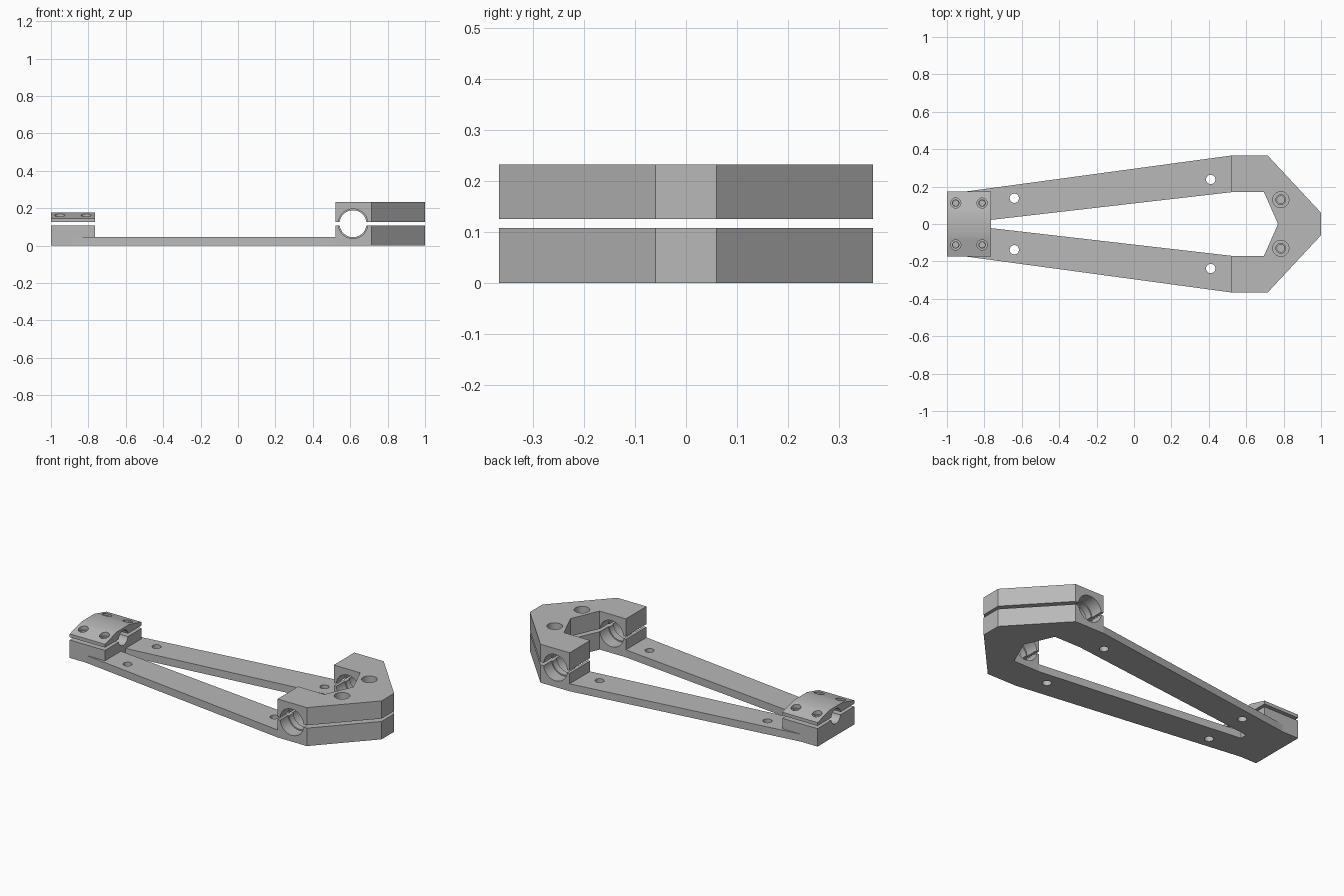
import bpy, bmesh
from mathutils import Matrix

cube = bpy.data.objects.get("Cube")
if cube:
    bpy.data.objects.remove(cube, do_unlink=True)

grey = bpy.data.materials.new("machined grey")
grey.use_nodes = True
grey.diffuse_color = (0.48, 0.48, 0.48, 1)
grey.node_tree.nodes["Principled BSDF"].inputs["Base Color"].default_value = (0.48, 0.48, 0.48, 1)


def make_object(name, bm):
    bmesh.ops.recalc_face_normals(bm, faces=bm.faces)
    mesh = bpy.data.meshes.new(name)
    bm.to_mesh(mesh)
    bm.free()
    mesh.materials.append(grey)
    obj = bpy.data.objects.new(name, mesh)
    bpy.context.collection.objects.link(obj)
    return obj


def prism(name, points, start, end, axis="Z"):
    """Extrude an outline: (x, y) along z, or (y, z) along x."""
    bm = bmesh.new()
    place = (lambda a, b: (a, b, start)) if axis == "Z" else (lambda a, b: (start, a, b))
    face = bm.faces.new([bm.verts.new(place(a, b)) for a, b in points])
    new = bmesh.ops.extrude_face_region(bm, geom=[face])["geom"]
    shift = (0, 0, end - start) if axis == "Z" else (end - start, 0, 0)
    bmesh.ops.translate(bm, vec=shift, verts=[v for v in new if isinstance(v, bmesh.types.BMVert)])
    return make_object(name, bm)


def cylinder(centre, radius, length, axis="Z"):
    turn = {"X": Matrix.Rotation(1.570796, 4, "Y"), "Y": Matrix.Rotation(1.570796, 4, "X"),
            "Z": Matrix()}[axis]
    bm = bmesh.new()
    bmesh.ops.create_cone(bm, cap_ends=True, segments=48, radius1=radius, radius2=radius,
                          depth=length, matrix=Matrix.Translation(centre) @ turn)
    obj = make_object("cutter", bm)
    obj.hide_render = True
    return obj


def hole(x, y, radius, bottom, top):
    return cylinder((x, y, (bottom + top) / 2), radius, top - bottom)


def cut(obj, cutters):
    for c in cutters:
        mod = obj.modifiers.new("cut", "BOOLEAN")
        mod.operation, mod.solver, mod.object = "DIFFERENCE", "EXACT", c
    graph = bpy.context.evaluated_depsgraph_get()
    mesh = bpy.data.meshes.new_from_object(obj.evaluated_get(graph))
    obj.modifiers.clear()
    obj.data = mesh
    for c in cutters:
        bpy.data.objects.remove(c, do_unlink=True)
    bpy.ops.object.select_all(action="DESELECT")
    obj.select_set(True)
    bpy.context.view_layer.objects.active = obj
    bpy.ops.object.shade_smooth_by_angle(angle=0.6)


GAP_LOW, GAP_HIGH, MID = 0.108, 0.125, 0.117
SIDES = (-1, 1)

# Wide forked clamp: two matching halves with a bearing bore in each prong
half = [(0.77, 0), (0.695, 0.17), (0.52, 0.17), (0.52, 0.366), (0.715, 0.366), (1, 0.06)]
fork = half + [(x, -y) for x, y in reversed(half[1:])]


def bearing_bore():
    cutters = [cylinder((0.615, 0, MID), 0.072, 1, "Y"), cylinder((0.615, 0, MID), 0.079, 0.5, "Y")]
    return cutters + [cylinder((0.615, s * 0.345, MID), 0.079, 0.11, "Y") for s in SIDES]


lower_clamp = prism("lower_clamp", fork, 0, GAP_LOW)
cut(lower_clamp, bearing_bore() + [hole(0.785, s * 0.13, 0.02, 0.04, 0.15) for s in SIDES])

upper_clamp = prism("upper_clamp", fork, GAP_HIGH, 0.232)
cut(upper_clamp, bearing_bore()
    + [hole(0.785, s * 0.13, 0.026, 0.1, 0.3) for s in SIDES]
    + [hole(0.785, s * 0.13, 0.043, 0.18, 0.3) for s in SIDES])

# Flat arms joining the two clamps
arm = [(0.52, 0.366), (-0.89, 0.175), (-0.765, 0.175), (-0.765, 0.022), (0.52, 0.17)]
for s, name in zip(SIDES, ("right_arm", "left_arm")):
    obj = prism(name, [(x, s * y) for x, y in arm], 0, 0.045)
    cut(obj, [hole(-0.64, s * 0.138, 0.025, -0.1, 0.1), hole(0.41, s * 0.238, 0.025, -0.1, 0.1)])

# Small end clamp: block below, bevelled cap above, rod bore between them
screws = [(x, s * 0.112) for x in (-0.953, -0.812) for s in SIDES]


def rod_bore():
    return cylinder((-0.88, 0, MID), 0.045, 0.5, "X")


block = [(-0.175, 0), (0.175, 0), (0.175, GAP_LOW), (-0.175, GAP_LOW)]
end_block = prism("end_block", block, -1, -0.765, "X")
cut(end_block, [rod_bore()] + [hole(x, y, 0.015, 0.03, 0.15) for x, y in screws])

cap = [(-0.175, GAP_HIGH), (0.175, GAP_HIGH), (0.175, 0.145),
       (0.06, 0.176), (-0.06, 0.176), (-0.175, 0.145)]
end_cap = prism("end_cap", cap, -1, -0.765, "X")
cut(end_cap, [rod_bore()] + [hole(x, y, 0.017, 0.1, 0.3) for x, y in screws]
    + [hole(x, y, 0.027, 0.145, 0.3) for x, y in screws])
